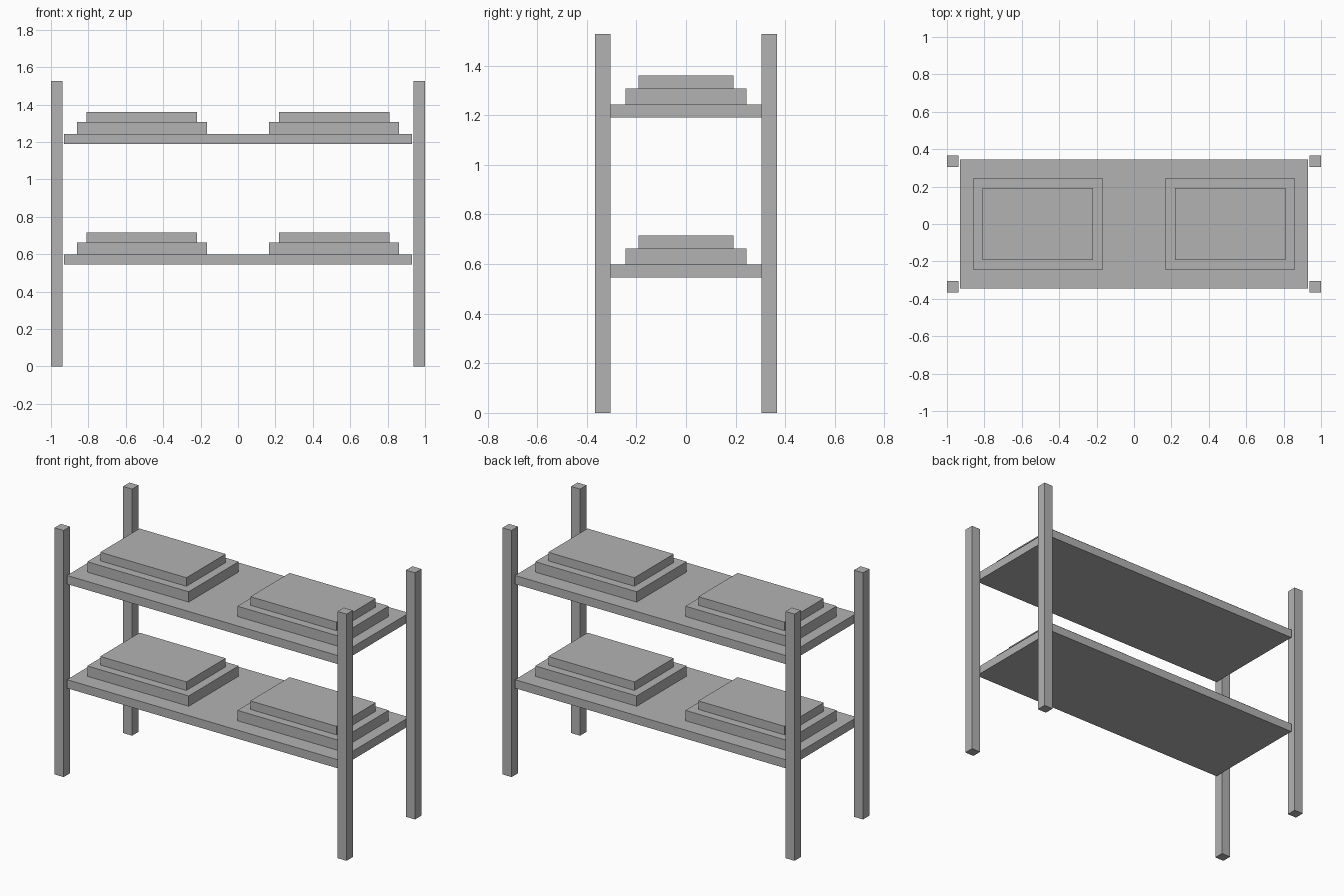
import bpy

cube = bpy.data.objects.get("Cube")
if cube:
    bpy.data.objects.remove(cube, do_unlink=True)

# Single plain grey
grey = bpy.data.materials.new("grey")
grey.use_nodes = True
colour = (0.45, 0.45, 0.45, 1)
grey.diffuse_color = colour
grey.node_tree.nodes["Principled BSDF"].inputs["Base Color"].default_value = colour


def box(name, x, y, z, width, depth, height):
    """Box centred on x, y with its underside at z."""
    bpy.ops.mesh.primitive_cube_add(size=1, location=(x, y, z + height / 2))
    obj = bpy.context.object
    obj.name = name
    obj.scale = (width, depth, height)
    bpy.ops.object.transform_apply(location=False, rotation=False, scale=True)
    obj.data.materials.append(grey)
    return obj


SIDES = (("left", 1), ("right", -1))
BOARD = 0.053
LOWER = 0.064
UPPER = 0.053

# Four corner posts
for side, sx in SIDES:
    for end, sy in (("front", -1), ("back", 1)):
        box(f"{end}_{side}_post", sx * 0.969, sy * 0.335, 0, 0.062, 0.062, 1.527)

# Two shelves, each with a pair of stepped stacks
for level, z in (("lower", 0.545), ("upper", 1.19)):
    box(f"{level}_shelf", 0, 0, z, 1.858, 0.692, BOARD)
    for side, sx in SIDES:
        x = sx * 0.514
        top = z + BOARD
        box(f"{level}_{side}_stack_base", x, 0, top, 0.695, 0.488, LOWER)
        box(f"{level}_{side}_stack_top", x, 0, top + LOWER, 0.59, 0.384, UPPER)
